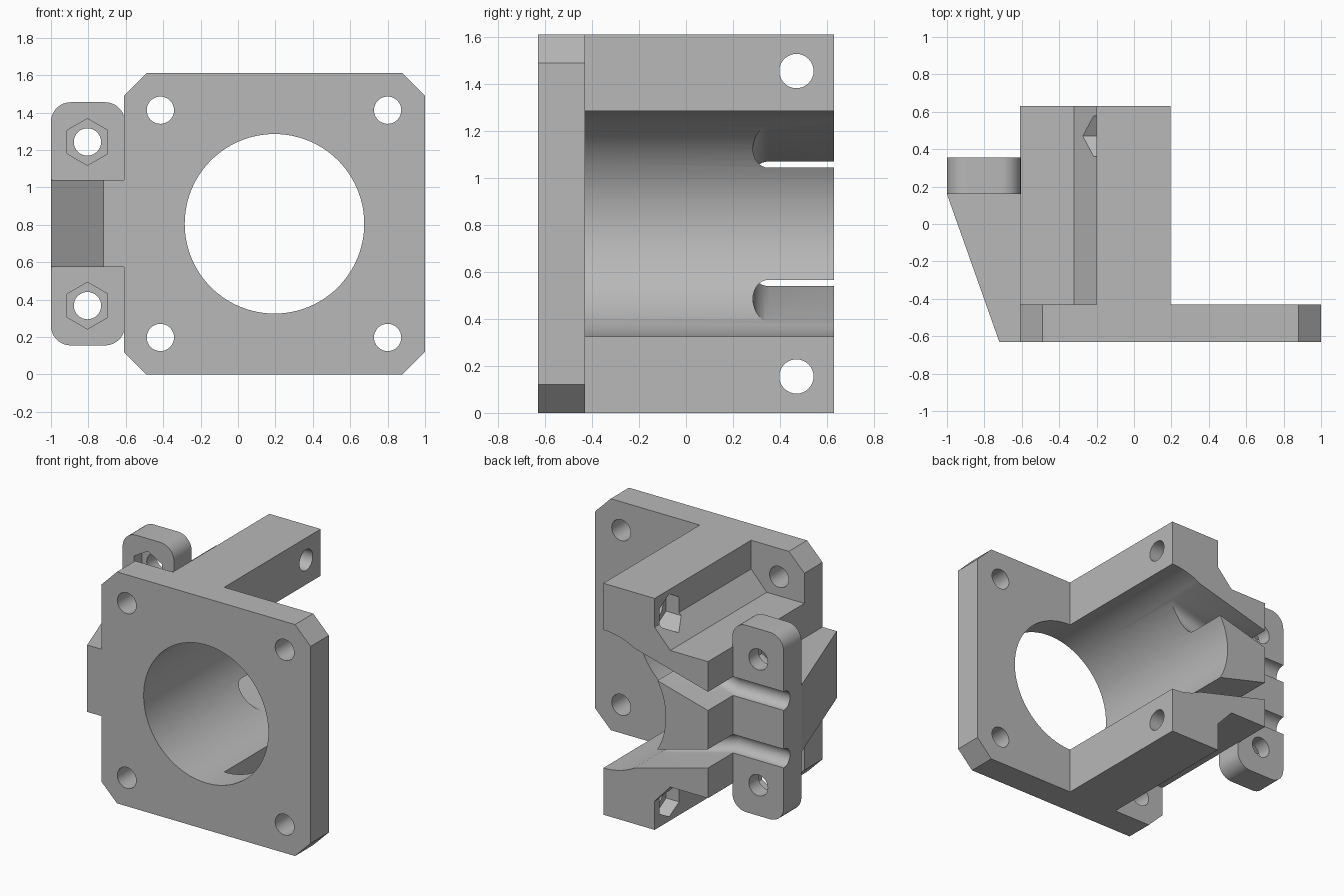
import bpy, bmesh
from math import cos, sin, pi, radians

cube = bpy.data.objects.get("Cube")
if cube:
    bpy.data.objects.remove(cube, do_unlink=True)

grey = bpy.data.materials.new("plain grey")
grey.use_nodes = True
grey.diffuse_color = (0.48, 0.48, 0.48, 1)
grey.node_tree.nodes["Principled BSDF"].inputs["Base Color"].default_value = (0.48, 0.48, 0.48, 1)

MID = 0.805                      # height of the bore axis and mirror plane
BORE_X, BORE_R = 0.195, 0.48
SCREW_R, NUT_R = 0.073, 0.125
FRONT, BACK, SIDE = -0.63, 0.63, -0.61


def loft(name, rings):
    """Closed solid through matching rings of 3D points."""
    bm = bmesh.new()
    loops = [[bm.verts.new(p) for p in ring] for ring in rings]
    n = len(loops[0])
    for a, b in zip(loops, loops[1:]):
        for i in range(n):
            j = (i + 1) % n
            bm.faces.new((a[i], a[j], b[j], b[i]))
    bm.faces.new(loops[0])
    bm.faces.new(loops[-1])
    bmesh.ops.recalc_face_normals(bm, faces=bm.faces)
    mesh = bpy.data.meshes.new(name)
    bm.to_mesh(mesh)
    bm.free()
    mesh.materials.append(grey)
    obj = bpy.data.objects.new(name, mesh)
    bpy.context.collection.objects.link(obj)
    return obj


def prism(name, pts, axis, start, end):
    """Extrude a 2D outline along one axis."""
    place = {"x": lambda p, d: (d, p[0], p[1]),
             "y": lambda p, d: (p[0], d, p[1]),
             "z": lambda p, d: (p[0], p[1], d)}[axis]
    return loft(name, [[place(p, d) for p in pts] for d in (start, end)])


def arc(cx, cy, r, a0, a1, n):
    return [(cx + r * cos(radians(a0 + (a1 - a0) * i / n)),
             cy + r * sin(radians(a0 + (a1 - a0) * i / n))) for i in range(n + 1)]


def ring(cx, cy, r, n):
    return arc(cx, cy, r, 90, 450, n)[:-1]


def mirrored(pts):
    """Complete an outline by reflecting it about the bore height."""
    return pts + [(x, 2 * MID - z) for x, z in reversed(pts)]


def combine(target, other, operation):
    mod = target.modifiers.new(operation.lower(), "BOOLEAN")
    mod.operation, mod.solver, mod.object = operation, "EXACT", other
    bpy.context.view_layer.objects.active = target
    bpy.ops.object.modifier_apply(modifier=mod.name)
    bpy.data.objects.remove(other, do_unlink=True)


# Square flange with clipped corners
bracket = prism("motor_bracket", mirrored([(SIDE, 1.49), (-0.49, 1.61), (0.88, 1.61), (1.0, 1.49)]),
                "y", FRONT, -0.43)

# Half housing with stepped shoulders
housing = prism("housing", mirrored([(SIDE, 1.28), (-0.32, 1.28), (-0.2, 1.41),
                                     (-0.2, 1.61), (BORE_X, 1.61)]), "y", -0.5, BACK)
combine(bracket, housing, "UNION")

# Tapered side brace
brace = prism("side_brace", [(-1, 0.2), (-1, 0.16), (-0.72, FRONT), (-0.5, FRONT), (-0.5, 0.2)],
              "z", 0.575, 1.04)
combine(bracket, brace, "UNION")

# Rounded mounting tab
tab_outline = mirrored(arc(-0.895, 1.35, 0.105, 180, 90, 9) + arc(-0.71, 1.35, 0.105, 90, 0, 9))
combine(bracket, prism("mounting_tab", tab_outline, "y", 0.16, 0.355), "UNION")

# Main bore
combine(bracket, prism("bore", ring(BORE_X, MID, BORE_R, 96), "y", -1, 1), "DIFFERENCE")

for s in (1, -1):
    # Flange screw holes
    for x in (-0.415, 0.80):
        combine(bracket, prism("flange_hole", ring(x, MID + s * 0.6075, SCREW_R, 32),
                               "y", -0.8, -0.3), "DIFFERENCE")
    # Tab screw holes with nut pockets
    z = MID + s * 0.4375
    combine(bracket, prism("tab_hole", ring(-0.805, z, SCREW_R, 32), "y", 0.1, 0.5), "DIFFERENCE")
    combine(bracket, prism("tab_nut", ring(-0.805, z, NUT_R, 6), "y", 0.1, 0.25), "DIFFERENCE")
    # Arm screw holes with nut pockets
    z = MID + s * 0.65
    combine(bracket, prism("arm_hole", ring(0.47, z, SCREW_R, 32), "x", -0.33, 0.3), "DIFFERENCE")
    combine(bracket, prism("arm_nut", ring(0.47, z, NUT_R, 6), "x", -0.33, -0.1), "DIFFERENCE")
    # Bent strap slot, straight across the tab and rising into the bore
    u_shape = arc(0.35, 0, 0.065, 90, 270, 16) + [(0.8, -0.065), (0.8, 0.065)]
    slot = loft("strap_slot", [[(x, y, MID + s * (rise + dz)) for y, dz in u_shape]
                               for x, rise in ((-1.1, 0.2), (SIDE, 0.2), (0.1, 0.39))])
    combine(bracket, slot, "DIFFERENCE")

# Smooth the round surfaces, keep the edges crisp
bpy.ops.object.select_all(action="DESELECT")
bracket.select_set(True)
bpy.context.view_layer.objects.active = bracket
bpy.ops.object.shade_smooth_by_angle(angle=radians(18))
